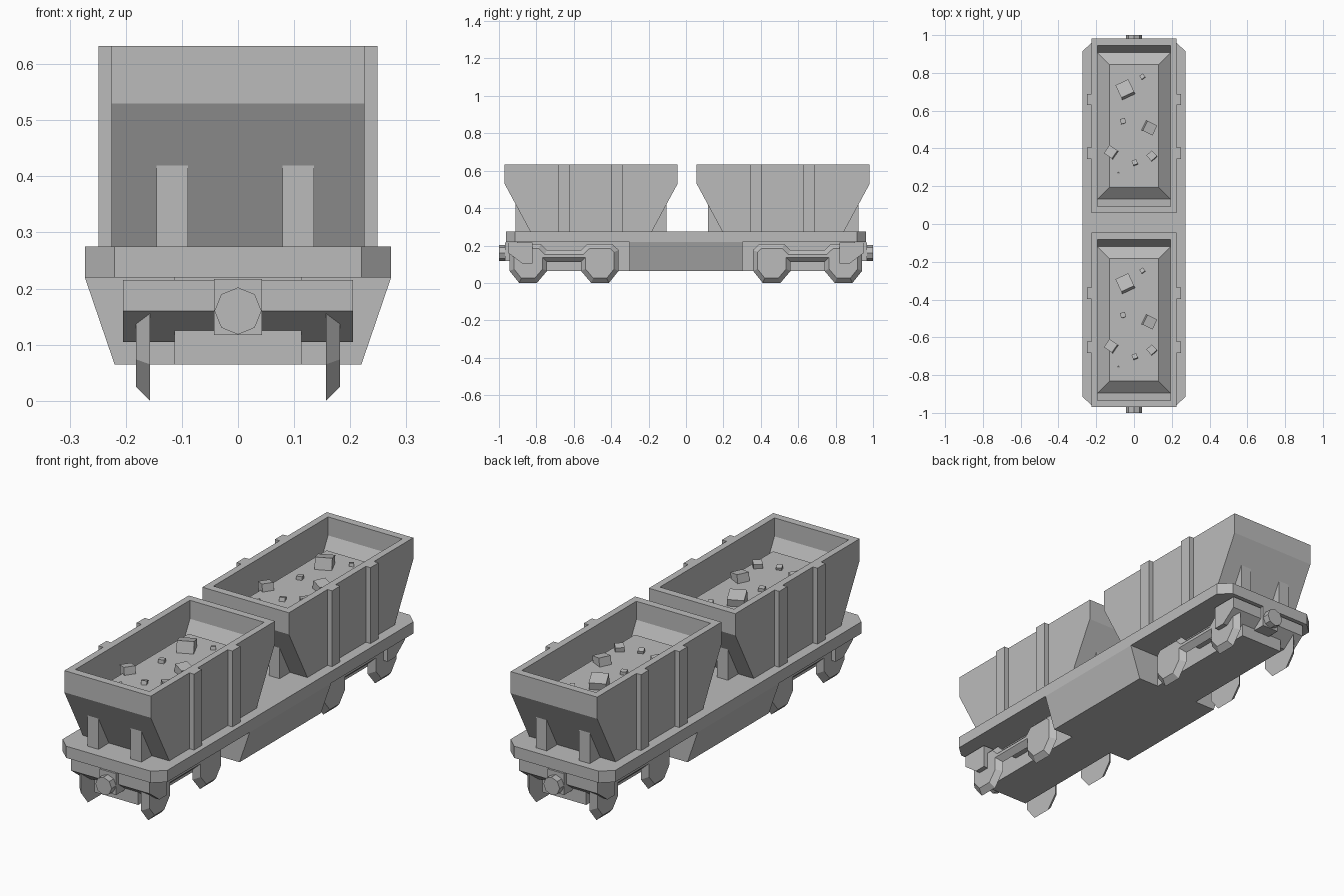
import bpy, bmesh, math, random
from mathutils import Matrix, Vector

if "Cube" in bpy.data.objects:
    bpy.data.objects.remove(bpy.data.objects["Cube"], do_unlink=True)
random.seed(4)

GREY = (0.5, 0.5, 0.5, 1)
mat = bpy.data.materials.new("plain grey")
mat.use_nodes = True
mat.diffuse_color = GREY
mat.node_tree.nodes["Principled BSDF"].inputs["Base Color"].default_value = GREY


def finish(name, bm):
    bmesh.ops.recalc_face_normals(bm, faces=bm.faces)
    mesh = bpy.data.meshes.new(name)
    bm.to_mesh(mesh)
    bm.free()
    mesh.materials.append(mat)
    obj = bpy.data.objects.new(name, mesh)
    bpy.context.collection.objects.link(obj)
    return obj


def loft(name, rings):
    """Join equal-length rings of points and cap both ends."""
    bm = bmesh.new()
    loops = [[bm.verts.new(p) for p in ring] for ring in rings]
    n = len(loops[0])
    for a, b in zip(loops, loops[1:]):
        for i in range(n):
            j = (i + 1) % n
            bm.faces.new((a[i], a[j], b[j], b[i]))
    bm.faces.new(loops[0])
    bm.faces.new(loops[-1])
    return finish(name, bm)


def rect(hx, y0, y1, z):
    return [(-hx, y0, z), (hx, y0, z), (hx, y1, z), (-hx, y1, z)]


def box(name, x0, x1, y0, y1, z0, z1):
    return loft(name, [[(x0, y0, z), (x1, y0, z), (x1, y1, z), (x0, y1, z)]
                       for z in (z0, z1)])


# Chassis: chamfered deck, tapered middle skirt, narrow spine
def deck_ring(z):
    corner = [(0.273, 0.915), (0.22, 0.963)]
    pts = corner + [(-x, y) for x, y in reversed(corner)]
    pts += [(-x, -y) for x, y in pts]
    return [(x, y, z) for x, y in pts]


loft("deck", [deck_ring(0.22), deck_ring(0.275)])
loft("middle_skirt", [rect(0.22, -0.303, 0.303, 0.065), rect(0.273, -0.303, 0.303, 0.22)])
box("spine", -0.113, 0.113, -0.904, 0.904, 0.065, 0.22)

# End beams and couplers
BEAM = [(0.95, 0.215), (0.95, 0.16), (0.877, 0.105), (0.82, 0.105), (0.82, 0.215)]
for s, end in ((-1, "front"), (1, "back")):
    loft(end + "_beam", [[(x, s * y, z) for y, z in BEAM] for x in (-0.205, 0.205)])
    box(end + "_coupler_box", -0.043, 0.043, s * 0.87, s * 0.967, 0.117, 0.217)
    ring = [(0.042 * math.cos(a), 0.16 + 0.042 * math.sin(a))
            for a in (math.pi / 4 * k for k in range(8))]
    loft(end + "_coupler", [[(x, s * y, z) for x, z in ring] for y in (0.95, 1.0)])

# Bogie side plates: wheel housings joined by a bar, with bevelled rims
HALF = [(0.09, 0.112), (0.09, 0.065), (0.145, 0), (0.24, 0), (0.292, 0.065),
        (0.292, 0.176), (0.257, 0.208), (0.125, 0.208), (0.092, 0.176)]
OUTLINE = HALF + [(-y, z) for y, z in reversed(HALF)]


def bogie_side(name, sx, cy):
    bm = bmesh.new()
    face = bm.faces.new([bm.verts.new((0.157, cy + y, z)) for y, z in OUTLINE])
    back = face.copy()
    face.normal_update()
    if face.normal.x < 0:
        face.normal_flip()
    bmesh.ops.inset_region(bm, faces=[face], thickness=0.025, depth=0.025,
                           use_boundary=True, use_even_offset=True)
    bmesh.ops.remove_doubles(bm, verts=bm.verts, dist=0.0001)
    for v in bm.verts:
        v.co.x *= sx
    return finish(name, bm)


for cy, end in ((-0.652, "front"), (0.65, "back")):
    for sx, side in ((1, "left"), (-1, "right")):
        bogie_side(f"{end}_{side}_bogie_side", sx, cy)
    box(end + "_bogie_bolster", -0.158, 0.158, cy - 0.05, cy + 0.05, 0.13, 0.17)

# Lumps as x, y offset from the hopper centre, size
LUMPS = [(-0.045, 0.19, 0.075), (0.045, 0.26, 0.022), (-0.058, 0.025, 0.027),
         (0.08, -0.01, 0.058), (-0.12, -0.14, 0.052), (0.095, -0.16, 0.04),
         (0.005, -0.195, 0.026), (-0.08, -0.25, 0.01)]


# Hopper: sloped ends, straight sides, open top, ribs, posts and load
def hopper(end, c):
    def r(hx, hy, z):
        return rect(hx, c - hy, c + hy, z)

    loft(end + "_hopper", [r(0.225, 0.325, 0.275), r(0.225, 0.4625, 0.53),
                           r(0.225, 0.4625, 0.632), r(0.193, 0.426, 0.632),
                           r(0.193, 0.426, 0.545), r(0.193, 0.375, 0.45)])
    loft(end + "_load", [r(0.193, 0.375, 0.45), r(0.193, 0.388, 0.475),
                         r(0.13, 0.325, 0.53)])
    for sx, side in ((1, "left"), (-1, "right")):
        for k, dy in enumerate((-0.145, 0.14)):
            box(f"{end}_{side}_rib_{k + 1}", sx * 0.21, sx * 0.249,
                c + dy - 0.03, c + dy + 0.03, 0.275, 0.632)
    for sy, where in ((-1, "front"), (1, "back")):
        for x, side in ((0.107, "left"), (-0.117, "right")):
            box(f"{end}_hopper_{where}_{side}_post", x - 0.028, x + 0.028,
                c + sy * 0.3, c + sy * 0.403, 0.275, 0.42)
    random.seed(4)
    for k, (x, dy, size) in enumerate(LUMPS):
        bm = bmesh.new()
        bmesh.ops.create_cube(bm, size=size)
        turn = Matrix.Rotation(random.uniform(0.2, 1.2), 4, "Z")
        tilt = Matrix.Rotation(random.uniform(-0.3, 0.3), 4, "X")
        place = Matrix.Translation(Vector((x, c + dy, 0.53 + size * 0.1)))
        bm.transform(place @ turn @ tilt)
        finish(f"{end}_lump_{k + 1}", bm)


hopper("front", -0.5075)
hopper("back", 0.5195)
